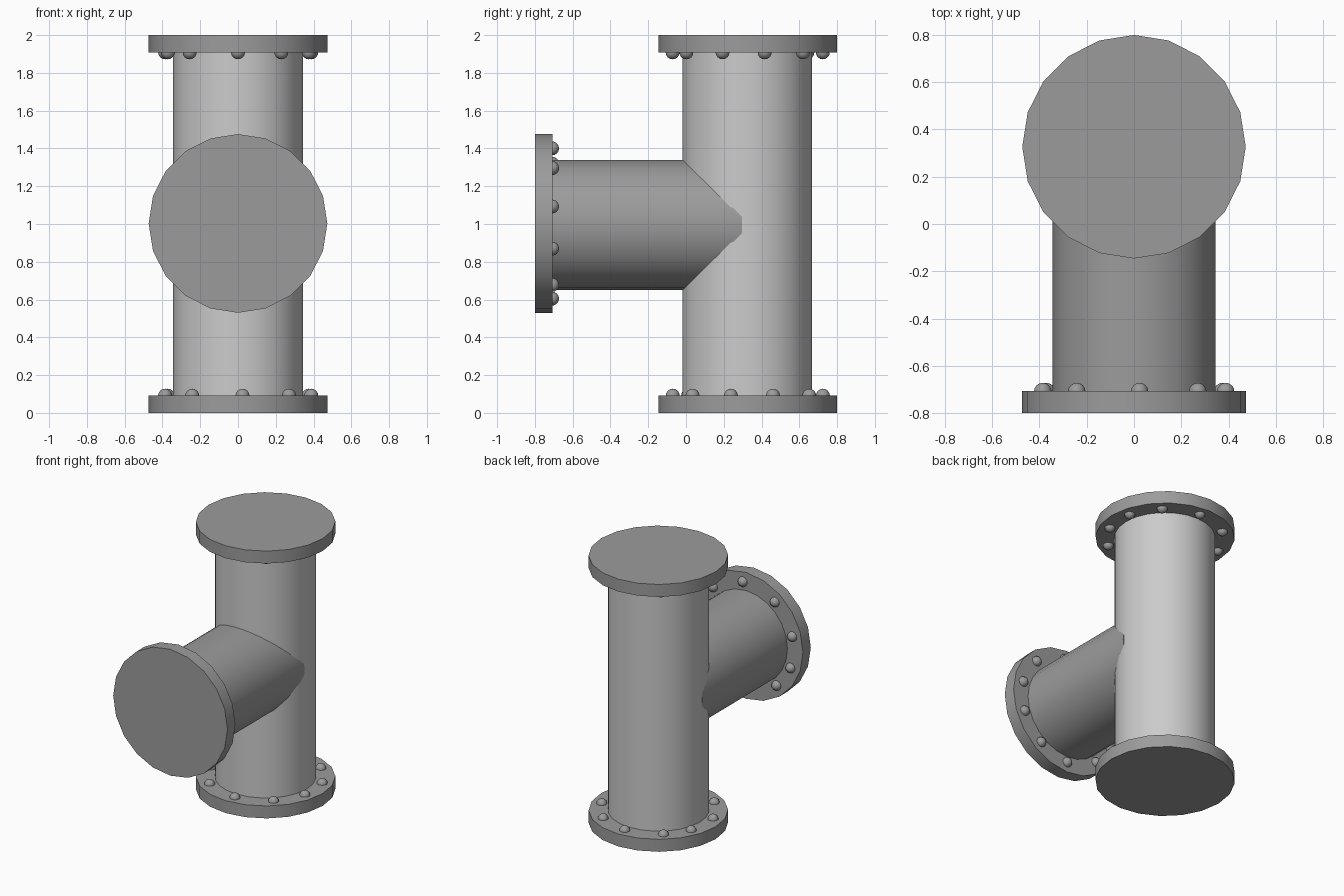
import bpy, bmesh
from math import radians, sin, cos
from mathutils import Matrix, Vector

if "Cube" in bpy.data.objects:
    bpy.data.objects.remove(bpy.data.objects["Cube"])

PIPE_R, FLANGE_R, FLANGE_T = 0.343, 0.473, 0.093
PIPE_SIDES, FLANGE_SIDES = 24, 20
BOLT_RING, BOLT_R = 0.398, 0.037
AXIS_Y = 0.327
# slightly uneven bolt spacing, degrees from the front
BOLT_ANGLES = [3.4, 42.7, 77, 109.6, 144.8, 180, 220, 249, 284, 322.5]


def grey(name, value):
    mat = bpy.data.materials.new(name)
    mat.diffuse_color = (value, value, value, 1)
    mat.use_nodes = True
    mat.node_tree.nodes["Principled BSDF"].inputs["Base Color"].default_value = mat.diffuse_color
    return mat


LIGHT, DARK = grey("light_metal", 0.67), grey("dark_metal", 0.33)


def finish(name, bm, matrix, mat):
    bm.transform(matrix)
    mesh = bpy.data.meshes.new(name)
    bm.to_mesh(mesh)
    bm.free()
    mesh.materials.append(mat)
    obj = bpy.data.objects.new(name, mesh)
    bpy.context.collection.objects.link(obj)
    bpy.ops.object.select_all(action='DESELECT')
    obj.select_set(True)
    bpy.context.view_layer.objects.active = obj
    bpy.ops.object.shade_smooth_by_angle(angle=radians(30))
    return obj


def cylinder(name, radius, sides, z0, z1, matrix, mat):
    bm = bmesh.new()
    bmesh.ops.create_cone(bm, cap_ends=True, segments=sides, radius1=radius, radius2=radius,
                          depth=z1 - z0, matrix=Matrix.Translation((0, 0, (z0 + z1) / 2)))
    return finish(name, bm, matrix, mat)


def flange(name, matrix):
    # disc with its outer face at local z = 0, bolts on the inner face
    cylinder(name + "_flange", FLANGE_R, FLANGE_SIDES, 0, FLANGE_T, matrix, DARK)
    bm = bmesh.new()
    for a in map(radians, BOLT_ANGLES):
        pos = Vector((BOLT_RING * sin(a), -BOLT_RING * cos(a), FLANGE_T - 0.002))
        bmesh.ops.create_uvsphere(bm, u_segments=12, v_segments=8, radius=BOLT_R,
                                  matrix=Matrix.Translation(pos))
    finish(name + "_bolts", bm, matrix, DARK)


bottom = Matrix.Translation((0, AXIS_Y, 0))
top = Matrix.Translation((0, AXIS_Y, 2)) @ Matrix.Rotation(radians(180), 4, 'X')
front = Matrix.Translation((0, -0.8, 1.003)) @ Matrix.Rotation(radians(-90), 4, 'X')
branch = Matrix.Translation((0, -0.8, 0.995)) @ Matrix.Rotation(radians(-90), 4, 'X')

# pipes
cylinder("main_pipe", PIPE_R, PIPE_SIDES, 0.04, 1.96,
         Matrix.Translation((0, AXIS_Y - 0.002, 0)), LIGHT)
cylinder("branch_pipe", PIPE_R + 0.002, PIPE_SIDES, 0.04, 1.097, branch, DARK)

# flanges with bolts
flange("bottom", bottom)
flange("top", top)
flange("branch", front)
